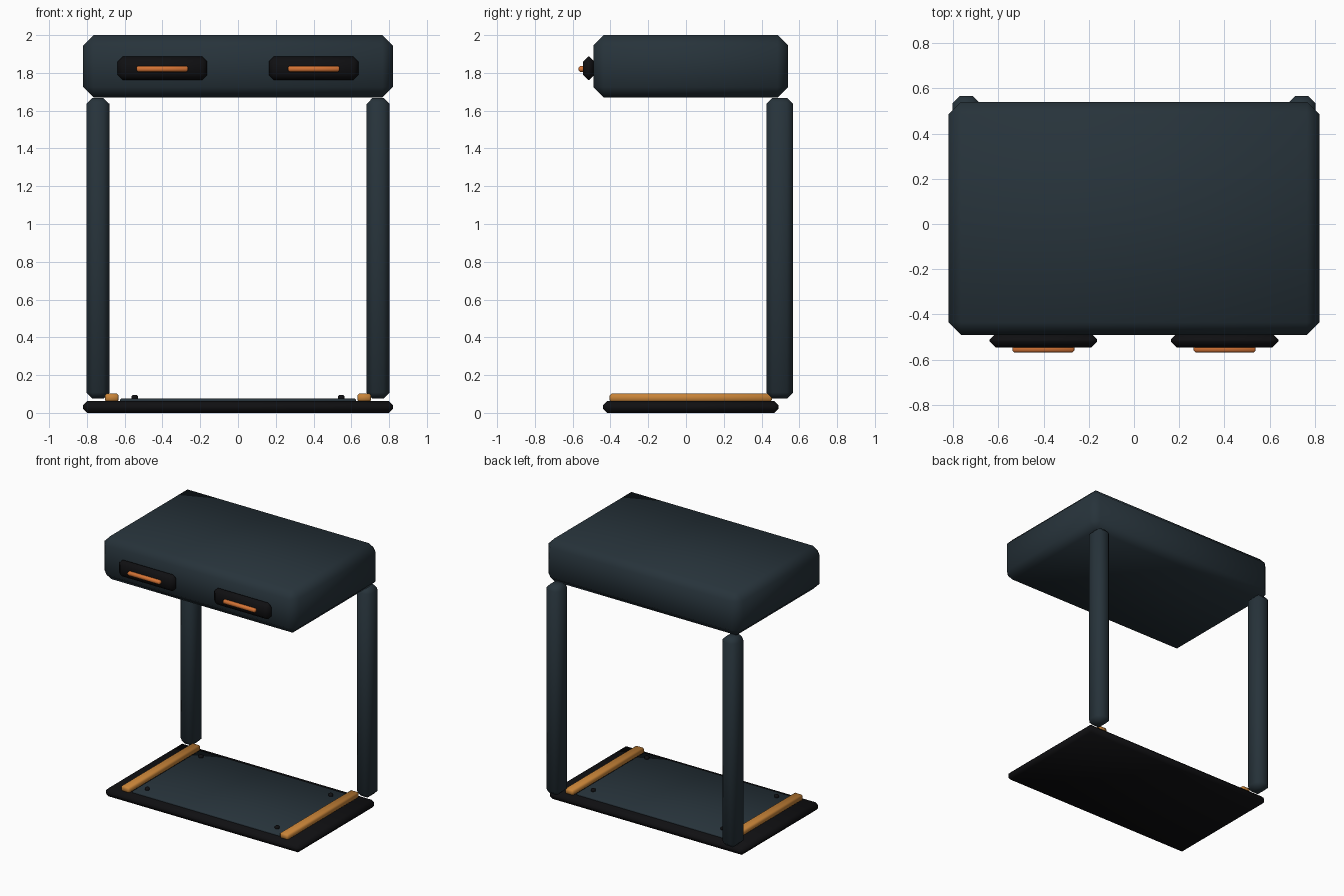
import bpy
import math

if "Cube" in bpy.data.objects:
    bpy.data.objects.remove(bpy.data.objects["Cube"])


def material(name, rgb):
    m = bpy.data.materials.new(name)
    m.diffuse_color = (*rgb, 1.0)
    m.use_nodes = True
    m.node_tree.nodes["Principled BSDF"].inputs["Base Color"].default_value = m.diffuse_color
    return m


SLATE = material("dark_slate", (0.020, 0.033, 0.043))
BLACK = material("soft_black", (0.005, 0.005, 0.006))
AMBER = material("amber", (0.58, 0.23, 0.04))
COPPER = material("copper_orange", (0.65, 0.17, 0.035))


def finish(obj, name, mat, bevel=0.0, angle=50):
    """Name, colour, chamfer and shade the active object."""
    obj.name = name
    obj.data.materials.append(mat)
    if bevel:
        mod = obj.modifiers.new("chamfer", 'BEVEL')
        mod.width = bevel
        mod.segments = 1
        bpy.ops.object.modifier_apply(modifier=mod.name)
    bpy.ops.object.shade_smooth_by_angle(angle=math.radians(angle))
    return obj


def block(name, lo, hi, mat, bevel=0.0, angle=50):
    """Chamfered box between two opposite corners."""
    centre = [(a + b) / 2 for a, b in zip(lo, hi)]
    bpy.ops.mesh.primitive_cube_add(size=1, location=centre)
    obj = bpy.context.object
    obj.scale = [b - a for a, b in zip(lo, hi)]
    bpy.ops.object.transform_apply(location=False, rotation=False, scale=True)
    return finish(obj, name, mat, bevel, angle)


# Upper cabinet
block("cabinet", (-0.82, -0.49, 1.67), (0.82, 0.54, 2.0), SLATE, 0.055)

# Base slab and the thin tray on it
block("base", (-0.82, -0.44, 0.0), (0.82, 0.49, 0.062), BLACK, 0.022)
block("tray_plate", (-0.625, -0.385, 0.05), (0.625, 0.43, 0.077), SLATE, 0.008)

for side, label in ((-1, "left"), (1, "right")):
    def mirrored(name, x0, x1, y0, y1, z0, z1, mat, bevel):
        xs = sorted((side * x0, side * x1))
        block(f"{label}_{name}", (xs[0], y0, z0), (xs[1], y1, z1), mat, bevel)

    # Rear post
    mirrored("post", 0.68, 0.803, 0.425, 0.567, 0.075, 1.668, SLATE, 0.033)
    # Rail along the tray edge
    mirrored("rail", 0.632, 0.705, -0.405, 0.455, 0.058, 0.102, AMBER, 0.010)
    # Handle back plate and bar
    mirrored("handle_plate", 0.163, 0.638, -0.545, -0.485, 1.763, 1.886, BLACK, 0.026)
    mirrored("handle_bar", 0.264, 0.538, -0.568, -0.535, 1.806, 1.836, COPPER, 0.008)

    # Tray screws
    for y, end in ((-0.31, "front"), (0.335, "back")):
        bpy.ops.mesh.primitive_cylinder_add(
            vertices=16, radius=0.017, depth=0.027, location=(side * 0.547, y, 0.081))
        finish(bpy.context.object, f"{label}_{end}_screw", BLACK, 0.006)
